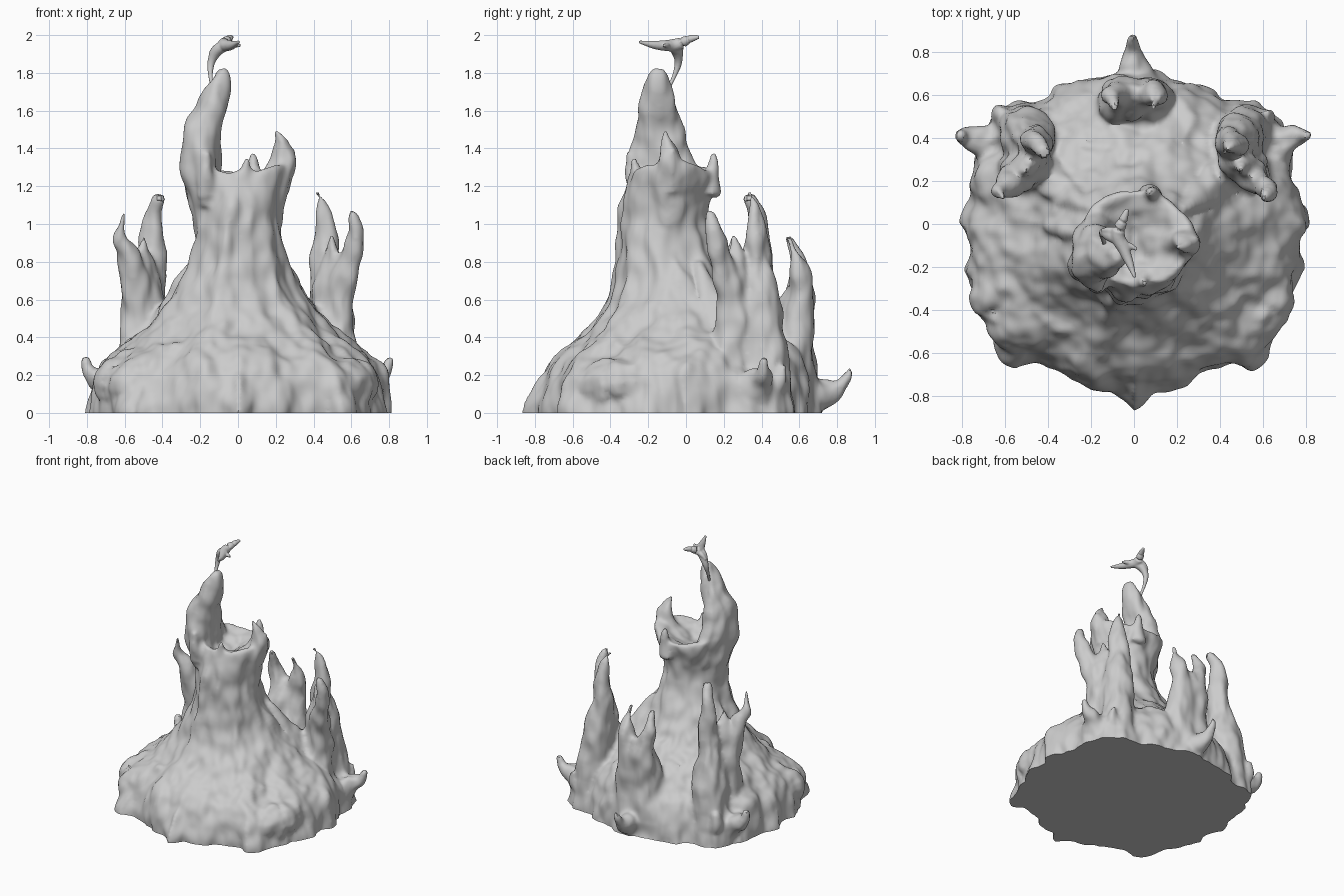
import bpy, bmesh, math
from mathutils import Vector, noise

cube = bpy.data.objects.get("Cube")
if cube:
    bpy.data.objects.remove(cube)

stone = bpy.data.materials.new("grey_stone")
stone.use_nodes = True
GREY = (0.6, 0.6, 0.6, 1)
stone.diffuse_color = GREY
stone.node_tree.nodes["Principled BSDF"].inputs["Base Color"].default_value = GREY


def spline(points, steps):
    """Catmull-Rom through points of any dimension."""
    pts = [Vector(p) for p in points]
    out = []
    for i in range(len(pts) - 1):
        a, b, c, d = pts[max(i - 1, 0)], pts[i], pts[i + 1], pts[min(i + 2, len(pts) - 1)]
        for k in range(steps):
            t = k / steps
            out.append(b + (c - a) * (t / 2) + (a * 2 - b * 5 + c * 4 - d) * (t * t / 2)
                       + (b * 3 - a - c * 3 + d) * (t ** 3 / 2))
    return out + [pts[-1]]


def loft(bm, rings):
    rows = [[bm.verts.new(p) for p in ring] for ring in rings]
    n = len(rows[0])
    for low, high in zip(rows, rows[1:]):
        for i in range(n):
            j = (i + 1) % n
            bm.faces.new((low[i], low[j], high[j], high[i]))
    bm.faces.new(rows[0][::-1])
    bm.faces.new(rows[-1])


def horn(bm, points, side=1, flat=1.0, sides=14):
    """Tapering tube through (x, y, z, radius), mirrored by side."""
    path = spline([(x * side, y, z, r) for x, y, z, r in points], 6)
    rings = []
    for i, p in enumerate(path):
        tangent = (path[min(i + 1, len(path) - 1)] - path[max(i - 1, 0)]).xyz.normalized()
        ref = Vector((0, 1, 0)) if abs(tangent.y) < 0.85 else Vector((0, 0, 1))
        u = tangent.cross(ref).normalized()
        v = tangent.cross(u)
        rad = max(p.w, 0.006)
        rings.append([p.xyz + u * (rad * math.cos(k * math.tau / sides))
                      + v * (rad * flat * math.sin(k * math.tau / sides)) for k in range(sides)])
    loft(bm, rings)


def add_object(bm, name):
    bmesh.ops.recalc_face_normals(bm, faces=bm.faces)
    mesh = bpy.data.meshes.new(name)
    bm.to_mesh(mesh)
    bm.free()
    mesh.materials.append(stone)
    obj = bpy.data.objects.new(name, mesh)
    bpy.context.collection.objects.link(obj)
    return obj


def fuse(source, name, voxel, relax, rough):
    """Merge overlapping parts into one skin, roughen it and slice it flat at the ground."""
    raw = add_object(source, "rough_" + name)
    remesh = raw.modifiers.new("fuse", "REMESH")
    remesh.mode = "VOXEL"
    remesh.voxel_size = voxel
    raw.modifiers.new("relax", "SMOOTH").iterations = relax
    graph = bpy.context.evaluated_depsgraph_get()
    skin = bpy.data.meshes.new_from_object(raw.evaluated_get(graph))
    bpy.data.objects.remove(raw)
    bm = bmesh.new()
    bm.from_mesh(skin)
    bm.normal_update()
    moves = []
    for v in bm.verts:
        q = Vector((v.co.x, v.co.y, v.co.z * 0.55))
        crag = noise.noise(q * 7) + 0.6 * noise.noise(q * 15) - 0.1
        moves.append(v.normal * (crag * rough))
    for v, move in zip(bm.verts, moves):
        v.co += move
    cut = bmesh.ops.bisect_plane(bm, geom=bm.verts[:] + bm.edges[:] + bm.faces[:], plane_co=(0, 0, 0),
                                 plane_no=(0, 0, 1), clear_inner=True)
    rim = [e for e in cut["geom_cut"] if isinstance(e, bmesh.types.BMEdge)]
    if rim:
        bmesh.ops.contextual_create(bm, geom=rim)
    obj = add_object(bm, name)
    bpy.ops.object.select_all(action="DESELECT")
    obj.select_set(True)
    bpy.context.view_layer.objects.active = obj
    bpy.ops.object.shade_smooth_by_angle(angle=math.radians(45))


# Jagged footprint, right half from front to back
HALF = [(0, -.87), (.08, -.79), (.2, -.77), (.32, -.69), (.5, -.65), (.55, -.68), (.61, -.63), (.7, -.42),
        (.79, -.2), (.75, -.1), (.82, 0), (.76, .12), (.74, .36), (.62, .48), (.5, .55), (.25, .66), (0, .72)]
outline = [Vector(p) for p in HALF] + [Vector((-x, y)) for x, y in HALF[-2:0:-1]]


def footprint(angle):
    ray = Vector((math.cos(angle), math.sin(angle)))
    for a, b in zip(outline, outline[1:] + outline[:1]):
        e = b - a
        den = ray.cross(e)
        if abs(den) > 1e-6:
            t, s = a.cross(e) / den, a.cross(ray) / den
            if t > 0 and -1e-4 <= s <= 1.0001:
                return ray * t
    return ray * 0.7


# Mountain stations: height, half width, front y, back y, footprint share
STATIONS = [(-.06, .8, -.84, .72, 1), (0, .79, -.82, .71, 1), (.1, .77, -.76, .68, .65), (.2, .745, -.72, .65, .4),
            (.28, .69, -.66, .62, .25), (.36, .59, -.58, .56, .12), (.47, .465, -.48, .44, .05),
            (.62, .35, -.41, .29, 0), (.8, .265, -.37, .18, 0), (1, .215, -.36, .11, 0), (1.13, .225, -.34, .13, 0),
            (1.23, .27, -.315, .155, 0), (1.29, .275, -.3, .155, 0), (1.3, .24, -.27, .12, 0),
            (1.26, .17, -.21, .06, 0), (1.22, .1, -.15, 0, 0), (1.2, .02, -.08, -.05, 0)]
SEG = 120
body = bmesh.new()
rings = []
for z, half, front, back, share in spline(STATIONS, 7):
    ring = []
    for k in range(SEG):
        a = k * math.tau / SEG
        c, s = math.cos(a), math.sin(a)
        p = Vector((half * c, (front + back) / 2 + (back - front) / 2 * s)).lerp(footprint(a), share)
        # Flowing ribs, fading out at the ground and in the crater
        fade = max(0, min(1, (1.28 - z) * 4)) * max(0, min(1, z * 4))
        p *= 1 + fade * (.022 * math.sin(7 * a + 1.2 + z) + .018 * math.sin(12 * a - 2 * z))
        # The rim climbs towards both crater horns
        climb = max(0, min(1, (z - 1.15) * 8)) * (.06 * c * c - .02)
        ring.append((p.x, p.y, z + climb))
    rings.append(ring)
loft(body, rings)

# Tall horn, its spreading flanks, and the short horn on the crater rim
horn(body, [(-.15, -.12, .85, .06), (-.18, -.12, 1.15, .1), (-.195, -.13, 1.34, .108), (-.19, -.14, 1.5, .098),
            (-.145, -.14, 1.63, .078), (-.1, -.14, 1.74, .055), (-.085, -.14, 1.8, .04), (-.085, -.14, 1.825, .02)],
     flat=1.35)
horn(body, [(-.14, -.23, 1.1, .06), (-.17, -.24, 1.3, .06), (-.19, -.21, 1.45, .05), (-.18, -.17, 1.55, .03)])
horn(body, [(-.14, -.01, 1.1, .06), (-.18, 0, 1.28, .07), (-.2, -.04, 1.42, .05), (-.19, -.08, 1.52, .03)])
horn(body, [(.15, -.1, .95, .06), (.2, -.1, 1.2, .085), (.235, -.09, 1.33, .07), (.225, -.1, 1.42, .05),
            (.195, -.11, 1.5, .016)])
horn(body, [(.22, -.08, 1.18, .07), (.265, -.07, 1.3, .05), (.285, -.07, 1.41, .022)])
# Small rim thorns
for x, y, top in [(.08, .14, 1.38), (.05, -.28, 1.35), (-.16, -.3, 1.38)]:
    horn(body, [(x * .9, y * .85, 1.16, .06), (x, y * .95, 1.27, .042), (x, y, top, .014)])

for side in (-1, 1):
    # Side spires: pillar with a tall, an outer and a small middle prong
    horn(body, [(.53, .4, -.06, .18), (.5, .4, .3, .14), (.48, .39, .6, .105), (.46, .38, .8, .078),
                (.465, .38, .95, .054), (.45, .37, 1.07, .04), (.415, .33, 1.18 if side > 0 else 1.14, .012)], side)
    horn(body, [(.55, .25, -.06, .16), (.52, .25, .35, .115), (.53, .24, .6, .092), (.58, .19, .8, .066),
                (.625, .15, .94, .042), (.6, .12, 1.07, .012)], side)
    horn(body, [(.48, .28, .3, .12), (.49, .28, .68, .085), (.5, .26, .84, .045), (.5, .25, .94, .012)], side)
    # Buttress joining the spires to the slope
    horn(body, [(.5, .3, .35, .12), (.4, .22, .45, .1), (.28, .12, .6, .07), (.2, .06, .8, .035)], side)
    # Rear spire prongs
    horn(body, [(.07, .55, -.06, .17), (.06, .56, .35, .125), (.06, .6, .6, .082), (.09, .6, .74, .06),
                (.1, .58, .83, .038), (.09, .54, .93, .012)], side)
    # Root ridges between spires
    horn(body, [(.3, .54, -.06, .13), (.26, .48, .25, .1), (.2, .35, .46, .06)], side)
    horn(body, [(.66, .02, -.06, .13), (.57, .02, .25, .1), (.4, 0, .46, .06), (.24, -.05, .8, .03)], side)
    # Hooked thorns at the foot
    horn(body, [(.6, .36, .1, .13), (.7, .38, .17, .08), (.78, .4, .21, .04), (.81, .41, .29, .014)], side)
    horn(body, [(.55, .46, .1, .1), (.61, .5, .18, .05), (.625, .52, .26, .014)], side)
    # Front boulders and ledges
    horn(body, [(.42, -.52, .1, .06), (.49, -.49, .13, .13), (.57, -.4, .14, .15), (.64, -.28, .16, .13),
                (.68, -.16, .18, .06)], side)
    horn(body, [(.12, -.56, .26, .03), (.22, -.5, .3, .07), (.38, -.42, .32, .075), (.5, -.3, .33, .04)], side)
# Rear foot thorn and the core of the rear spire
horn(body, [(0, .6, .08, .14), (0, .72, .1, .08), (0, .81, .14, .045), (0, .85, .2, .03), (0, .87, .24, .012)])
horn(body, [(0, .57, -.06, .14), (0, .57, .4, .11), (0, .6, .64, .08), (0, .6, .72, .03)])
fuse(body, "rocky_mountain", voxel=0.014, relax=5, rough=0.026)

# Curling wisp above the tall horn
wisp = bmesh.new()
horn(wisp, [(-.135, -.1, 1.7, .011), (-.145, -.06, 1.79, .014), (-.14, -.04, 1.86, .022), (-.11, -.05, 1.92, .032),
            (-.06, -.08, 1.945, .028), (-.03, -.12, 1.945, .02)])
horn(wisp, [(-.03, .07, 1.99, .01), (-.05, .02, 1.98, .022), (-.075, -.05, 1.95, .034), (-.045, -.12, 1.945, .028),
            (-.02, -.18, 1.95, .02), (.005, -.25, 1.965, .009)])
horn(wisp, [(-.08, -.04, 1.945, .025), (-.12, -.03, 1.93, .018), (-.15, -.03, 1.9, .009)])
horn(wisp, [(-.06, -.1, 1.945, .022), (-.02, -.1, 1.945, .016), (.015, -.12, 1.945, .01)])
fuse(wisp, "wisp", voxel=0.005, relax=4, rough=0.004)
